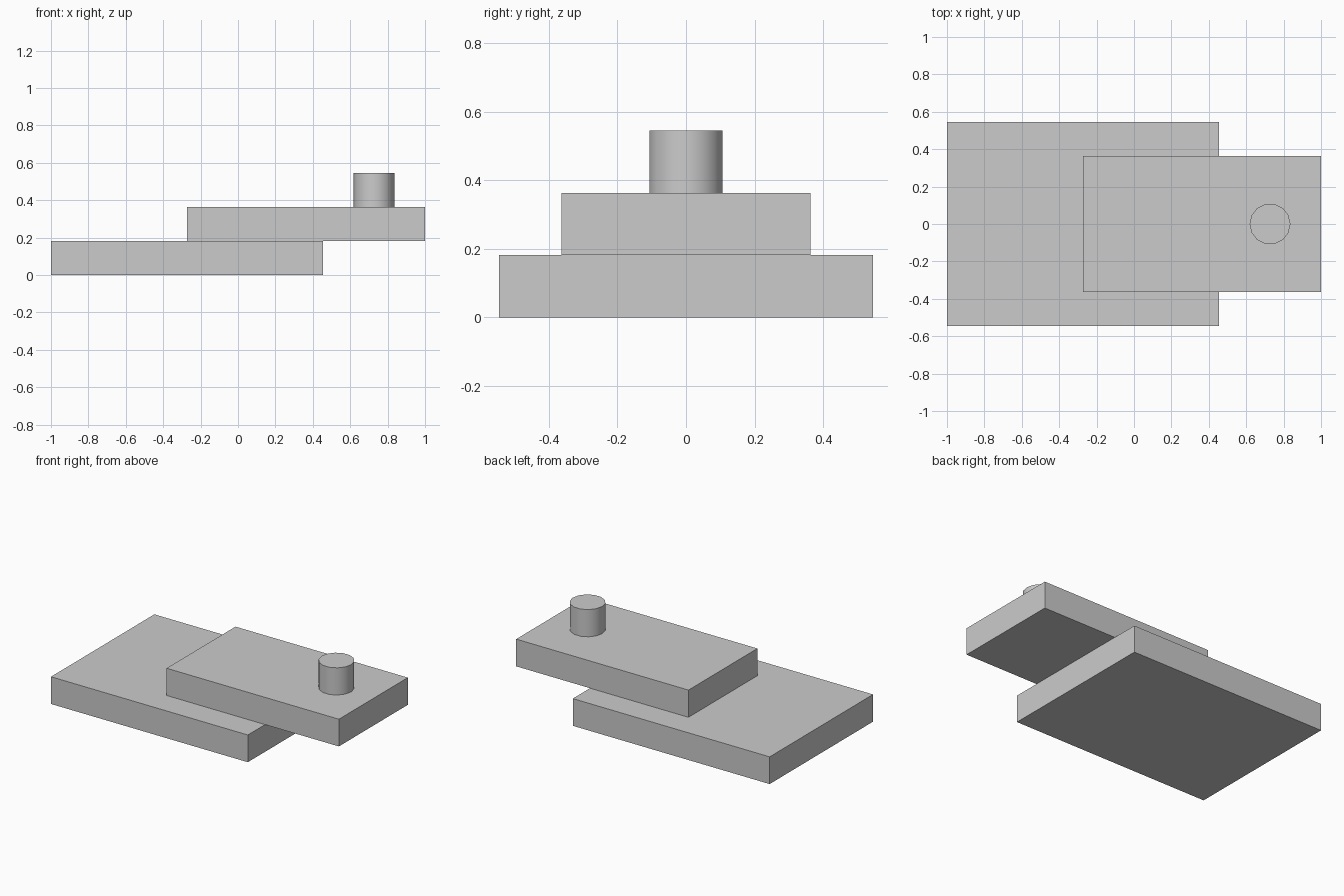
import bpy
import math

cube = bpy.data.objects.get("Cube")
if cube:
    bpy.data.objects.remove(cube, do_unlink=True)

UNIT = 2 / 11  # thickness of one slab

# Plain grey for every part
grey = bpy.data.materials.new("plain_grey")
grey.use_nodes = True
colour = (0.6, 0.6, 0.6, 1)
grey.diffuse_color = colour
grey.node_tree.nodes["Principled BSDF"].inputs["Base Color"].default_value = colour


def finish(name):
    obj = bpy.context.object
    obj.name = name
    obj.data.materials.append(grey)
    bpy.ops.object.transform_apply(location=False, rotation=False, scale=True)
    return obj


def slab(name, length, width, left, bottom):
    """Flat slab, one unit thick, centred on y."""
    centre = (left + length * UNIT / 2, 0, bottom + UNIT / 2)
    bpy.ops.mesh.primitive_cube_add(size=UNIT, location=centre)
    bpy.context.object.scale = (length, width, 1)
    return finish(name)


# Wide base and the narrower slab overhanging its end
slab("base_slab", 8, 6, -1, 0)
slab("upper_slab", 7, 4, 1 - 7 * UNIT, UNIT)

# Round peg near the overhanging end
bpy.ops.mesh.primitive_cylinder_add(
    vertices=14, radius=0.6 * UNIT, depth=UNIT,
    location=(1 - 1.5 * UNIT, 0, 2.5 * UNIT), rotation=(0, 0, math.pi / 2))
finish("peg")
bpy.ops.object.shade_smooth_by_angle(angle=math.radians(35))
